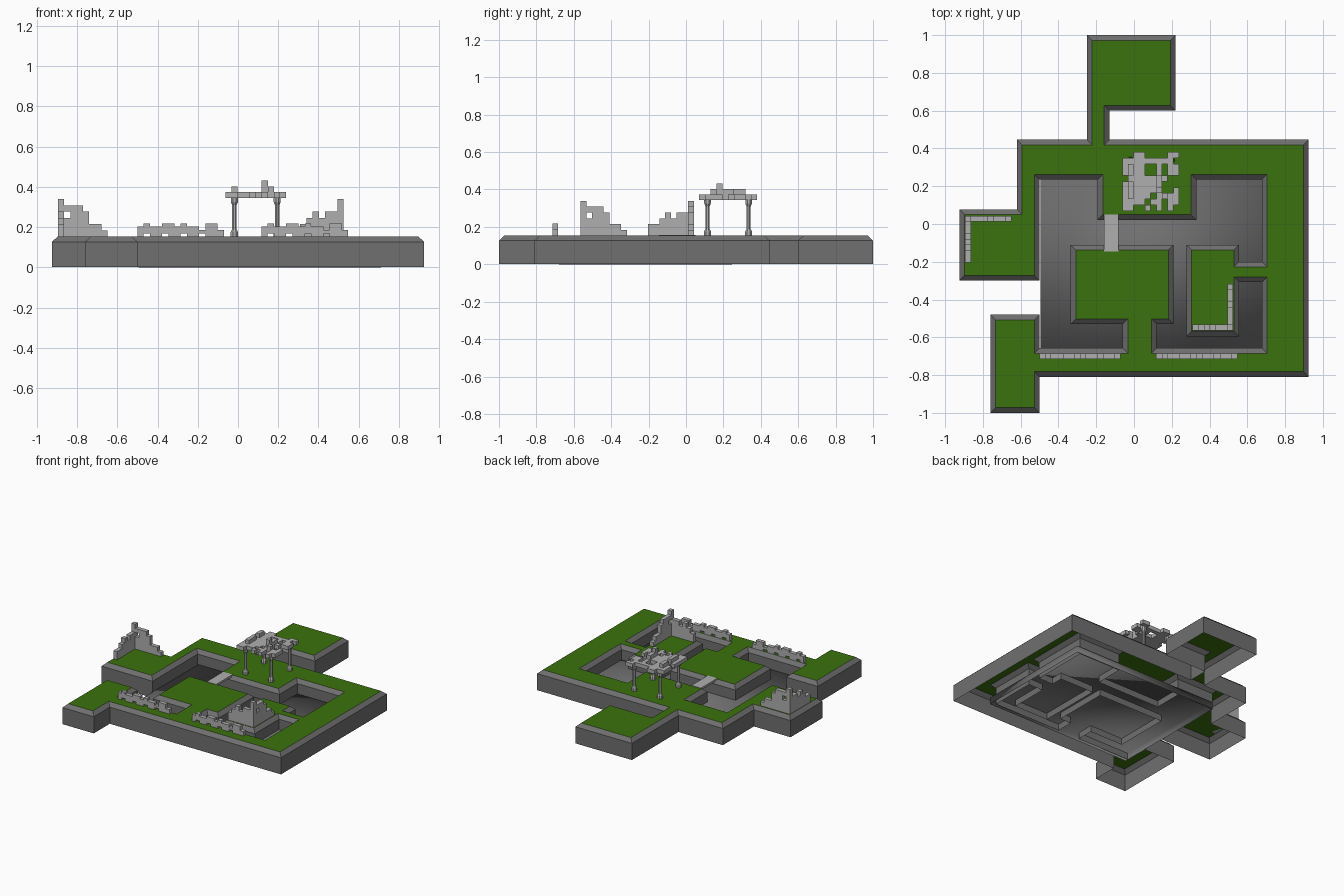
import bpy, bmesh, math
from mathutils import Vector

if "Cube" in bpy.data.objects:
    bpy.data.objects.remove(bpy.data.objects["Cube"])


def material(name, rgb):
    m = bpy.data.materials.new(name)
    m.diffuse_color = (*rgb, 1)
    m.use_nodes = True
    m.node_tree.nodes["Principled BSDF"].inputs["Base Color"].default_value = m.diffuse_color
    return m


GRASS = material("grass green", (0.044, 0.171, 0.004))
ROCK = material("dark stone", (0.16, 0.16, 0.16))
RUIN = material("pale stone", (0.43, 0.43, 0.43))
TOP = 0.153


def finish(name, bm, mats, recalc=True):
    if recalc:
        bmesh.ops.recalc_face_normals(bm, faces=bm.faces)
    me = bpy.data.meshes.new(name)
    bm.to_mesh(me)
    bm.free()
    for m in mats:
        me.materials.append(m)
    ob = bpy.data.objects.new(name, me)
    bpy.context.collection.objects.link(ob)
    return ob


# land: one winding outline, vertical wall, chamfered rim, grass top, open below
OUTLINE = [(-.76, -1), (-.5, -1), (-.5, -.81), (.925, -.81), (.925, .447),
           (-.13, .447), (-.13, .6), (.22, .6), (.22, 1), (-.25, 1),
           (-.25, .447), (-.62, .447), (-.62, .078), (-.925, .078), (-.925, -.3),
           (-.5, -.3), (-.5, .235), (-.193, .235), (-.193, .022), (.33, .022),
           (.33, .235), (.677, .235), (.677, -.2), (.557, -.2), (.557, -.11),
           (.277, -.11), (.277, -.595), (.557, -.595), (.557, -.308), (.677, -.308),
           (.677, -.657), (.12, -.657), (.12, -.53), (.21, -.53), (.21, -.11),
           (-.335, -.11), (-.335, -.53), (-.06, -.53), (-.06, -.657), (-.5, -.657),
           (-.5, -.48), (-.76, -.48)]


def inset(points, d):
    out = []
    for i, p in enumerate(points):
        p = Vector(p)
        a = (p - Vector(points[i - 1])).normalized()
        b = (Vector(points[(i + 1) % len(points)]) - p).normalized()
        out.append(p + d * (Vector((-a.y, a.x)) + Vector((-b.y, b.x))))
    return out


bm = bmesh.new()
rings = []
for pts, z in ((OUTLINE, .002), (OUTLINE, .127), (inset(OUTLINE, .028), TOP)):
    rings.append([bm.verts.new((p[0], p[1], z)) for p in pts])
n = len(OUTLINE)
for lo, hi in zip(rings, rings[1:]):
    for i in range(n):
        j = (i + 1) % n
        bm.faces.new((lo[i], lo[j], hi[j], hi[i])).material_index = 1
bm.faces.new(rings[2])
finish("land", bm, [GRASS, ROCK], recalc=False)

# moat floor: smooth shaded slab with an open bottom
bm = bmesh.new()
bmesh.ops.create_cube(bm, size=1)
for v in bm.verts:
    v.co = Vector((.1075 + v.co.x * 1.205, -.2175 + v.co.y * .925, .025 + v.co.z * .05))
bmesh.ops.delete(bm, geom=[f for f in bm.faces if f.normal.z < -.5], context='FACES_ONLY')
for f in bm.faces:
    f.smooth = True
finish("moat_floor", bm, [ROCK], recalc=False)

# bridge plank
bm = bmesh.new()
bmesh.ops.create_cube(bm, size=1)
for v in bm.verts:
    v.co = Vector((-.12 + v.co.x * .078, -.047 + v.co.y * .195, .148 + v.co.z * .016))
finish("bridge", bm, [RUIN])

# block builder: only the exposed sides of each cell are made
SIDES = [(1, 0, 0), (-1, 0, 0), (0, 1, 0), (0, -1, 0), (0, 0, 1), (0, 0, -1)]


def blocks(name, cells, origin, size):
    bm = bmesh.new()
    made = {}

    def vert(k):
        if k not in made:
            made[k] = bm.verts.new([o + s * c for o, s, c in zip(origin, size, k)])
        return made[k]

    cells = set(cells)
    for c in cells:
        for d in SIDES:
            if tuple(a + b for a, b in zip(c, d)) in cells:
                continue
            ax = next(i for i in range(3) if d[i])
            u, w = (ax + 1) % 3, (ax + 2) % 3
            loop = []
            for du, dw in ((0, 0), (1, 0), (1, 1), (0, 1)):
                k = list(c)
                k[ax] += d[ax] > 0
                k[u] += du
                k[w] += dw
                loop.append(vert(tuple(k)))
            if d[ax] < 0:
                loop.reverse()
            bm.faces.new(loop)
    finish(name, bm, [RUIN], recalc=False)


# two ruined corner walls, each with a small window hole
LONG = [6, 5, 5, 5, 4, 2, 2, 1]
SHORT = [6, 4, 4, 3, 4, 3, 2, 2]
long_cells = [(i, z) for i, h in enumerate(LONG) for z in range(h) if (i, z) != (1, 3)]
short_cells = [(i, z) for i, h in enumerate(SHORT) for z in range(h)]
C = .0308
blocks("corner_ruin_west",
       [(i, 0, z) for i, z in long_cells] + [(0, -i, z) for i, z in short_cells],
       (-.895, .012, TOP), (C, C, .031))
blocks("corner_ruin_east",
       [(0, i, z) for i, z in long_cells] + [(-i, 0, z) for i, z in short_cells if i < 7],
       (.494, -.563, TOP), (C, C, .031))

# two long low walls, with gaps at the foot (half-height cells)
LOW = [3, 4, 3, 3, 4, 4, 3, 4, 3, 3, 2, 4, 4, 2]
FOOT_GAPS = {1, 4, 7, 10}
low = [(i, 0, z) for i, h in enumerate(LOW) for z in range(h)
       if not (z == 0 and i in FOOT_GAPS)]
for name, x in (("low_wall_west", -.5), ("low_wall_east", .117)):
    blocks(name, low, (x, -.715, TOP), (.0307, .03, .0163))

# pavilion: broken roof slab with loose blocks on top
ROOF = ["..XX....XX",
        "XXXXXXXXX.",
        "XXXX..X.XX",
        "XXXX..X.XX",
        ".XXXXXXX..",
        "XXXXXXX...",
        "XXXXXXX..X",
        "X.XXX.XXXX",
        "XXXX.XX.XX",
        "XX..X.X.X."]
roof = [(c, 9 - r, 0) for r, row in enumerate(ROOF) for c, k in enumerate(row) if k == "X"]
roof += [(1, y, 1) for y in (2, 3, 4, 6, 7)] + [(6, y, 1) for y in (3, 4, 5)]
roof += [(7, 2, 1), (6, 3, 2)]
blocks("pavilion_roof", roof, (-.062, .07, .345), (.03, .031, .029))

# pavilion pillars: eight-sided, wider base and capital
PROFILE = [(.02, TOP), (.02, .175), (.012, .19), (.012, .31), (.019, .325), (.019, .346)]
for px, sx in ((-.018, "west"), (.195, "east")):
    for py, sy in ((.115, "front"), (.335, "back")):
        bm = bmesh.new()
        rs = [[bm.verts.new((px + r * math.cos((k + .5) * math.pi / 4),
                             py + r * math.sin((k + .5) * math.pi / 4), z))
               for k in range(8)] for r, z in PROFILE]
        for a, b in zip(rs, rs[1:]):
            for k in range(8):
                bm.faces.new((a[k], a[(k + 1) % 8], b[(k + 1) % 8], b[k]))
        finish("pillar_%s_%s" % (sy, sx), bm, [RUIN])
